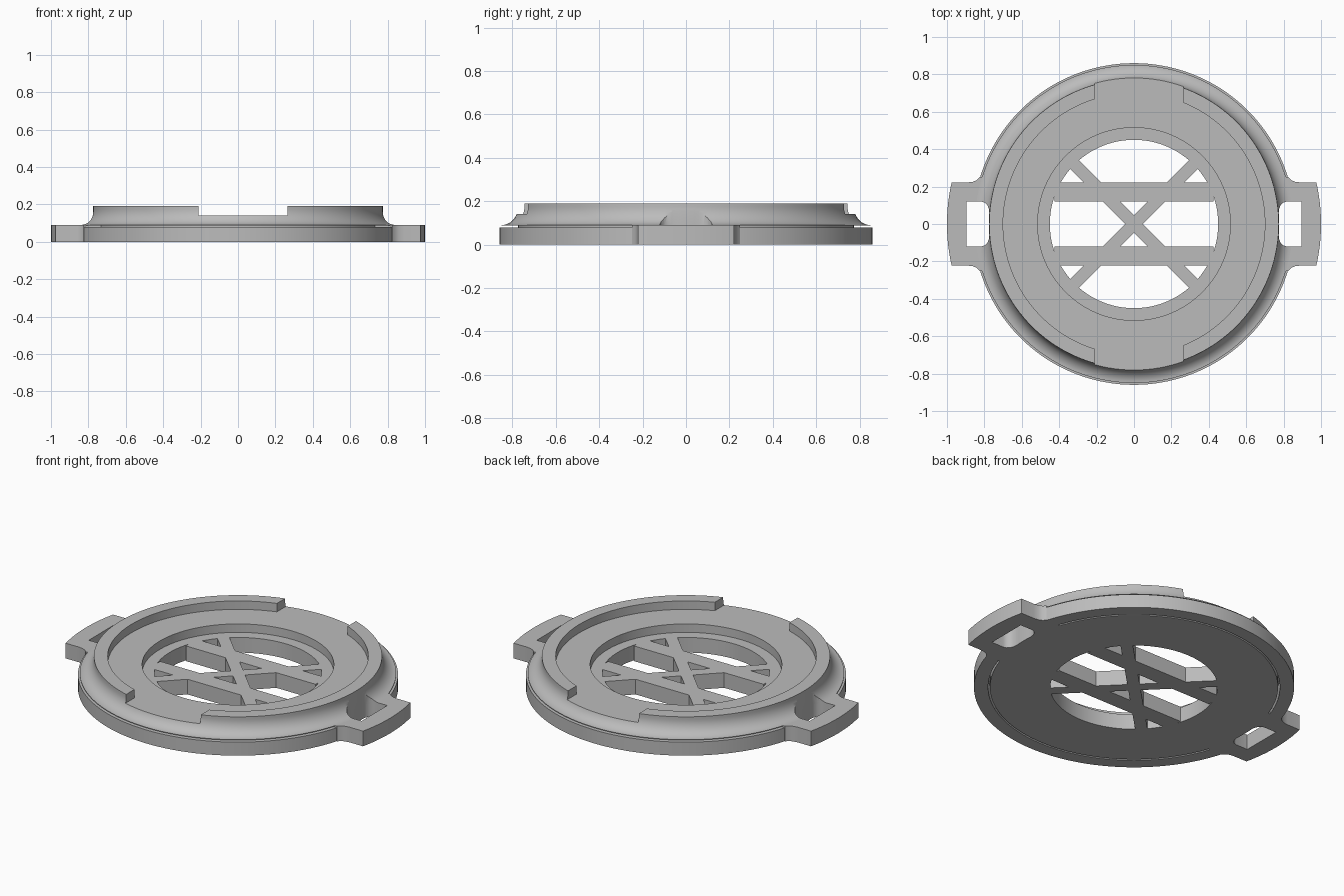
import bpy, bmesh
from math import sin, cos, pi, asin, sqrt, radians

cube = bpy.data.objects.get("Cube")
if cube:
    bpy.data.objects.remove(cube)

grey = bpy.data.materials.new("plain grey")
grey.use_nodes = True
grey.diffuse_color = (0.5, 0.5, 0.5, 1)
grey.node_tree.nodes["Principled BSDF"].inputs["Base Color"].default_value = (0.5, 0.5, 0.5, 1)


def make(name, bm):
    bmesh.ops.recalc_face_normals(bm, faces=bm.faces)
    mesh = bpy.data.meshes.new(name)
    bm.to_mesh(mesh)
    bm.free()
    mesh.materials.append(grey)
    ob = bpy.data.objects.new(name, mesh)
    bpy.context.scene.collection.objects.link(ob)
    return ob


def lathe(name, profile, steps=144):
    """Revolve a closed (radius, height) profile around z."""
    bm = bmesh.new()
    rings = []
    for i in range(steps):
        a = 2 * pi * i / steps
        rings.append([bm.verts.new((r * cos(a), r * sin(a), z)) for r, z in profile])
    n = len(profile)
    for i in range(steps):
        a, b = rings[i], rings[(i + 1) % steps]
        for j in range(n):
            k = (j + 1) % n
            bm.faces.new((a[j], b[j], b[k], a[k]))
    return make(name, bm)


def prism(name, outline, z0, z1):
    """Extrude a flat outline from z0 to z1."""
    bm = bmesh.new()
    low = [bm.verts.new((x, y, z0)) for x, y in outline]
    high = [bm.verts.new((x, y, z1)) for x, y in outline]
    bm.faces.new(low)
    bm.faces.new(high)
    n = len(outline)
    for i in range(n):
        j = (i + 1) % n
        bm.faces.new((low[i], low[j], high[j], high[i]))
    return make(name, bm)


def activate(ob):
    bpy.ops.object.select_all(action='DESELECT')
    ob.select_set(True)
    bpy.context.view_layer.objects.active = ob


def boolean(ob, other, operation='DIFFERENCE'):
    activate(ob)
    mod = ob.modifiers.new("cut", 'BOOLEAN')
    mod.operation = operation
    mod.solver = 'EXACT'
    mod.object = other
    bpy.ops.object.modifier_apply(modifier=mod.name)


def arc(radius, half_width, steps):
    """Points on a circle facing +x, from -half_width to +half_width in y."""
    a = asin(half_width / radius)
    return [(radius * cos(t), radius * sin(t))
            for t in (a * (2 * i / steps - 1) for i in range(steps + 1))]


def mirrored(half):
    """Complete an outline by mirroring its +y half."""
    return half + [(x, -y) for x, y in reversed(half)]


# Main dish: bottom, undercut flare, raised rim, floor and sunken ledge
WALL, FLOOR, LEDGE = 0.774, 0.14, 0.09
flare = [(0.85 - 0.076 * sin(t), 0.175 - 0.085 * cos(t))
         for t in (pi / 2 * i / 12 for i in range(13))]
body = lathe("dish_body", [(0.45, 0), (WALL, 0), (WALL, 0.087), (0.85, 0.087)] + flare
             + [(WALL, 0.19), (0.70, 0.19), (0.70, FLOOR),
                (0.515, FLOOR), (0.515, LEDGE), (0.45, LEDGE)])

# Outer ring, separated from the dish by a thin slit
ring = lathe("outer_ring", [(0.784, 0), (0.86, 0), (0.86, 0.08), (0.784, 0.08)])

# Rim notches at front and back
notch = prism("notch_cutter", [(-0.212, -1), (0.265, -1), (0.265, 1), (-0.212, 1)], FLOOR, 0.3)
boolean(body, notch)
bpy.data.objects.remove(notch)

# Side handles with finger slots
handle_side = [(0.89, 0.222), (0.86, 0.226), (0.84, 0.235), (0.825, 0.25), (0.72, 0.25)]
handle_outline = arc(1.0, 0.222, 12) + mirrored(handle_side)
slot_side = [(0.895, 0.12), (0.815, 0.12), (0.797, 0.114), (0.784, 0.1), (0.776, 0.082)]
slot_inner = [(x, -y) for x, y in arc(0.776, 0.06, 6)]
slot_outline = slot_side + slot_inner + [(x, -y) for x, y in reversed(slot_side)]
parts = [body, ring]
for name, s in (("left", 1), ("right", -1)):
    handle = prism(name + "_handle", [(s * x, y) for x, y in handle_outline], 0, 0.09)
    slot = prism(name + "_slot_cutter", [(s * x, y) for x, y in slot_outline], -0.1, 0.3)
    for ob in (body, ring, handle):
        boolean(ob, slot)
    bpy.data.objects.remove(slot)
    parts.append(handle)


# Grille bars across the central hole
def bar(name, offset, half_width, angle):
    reach = 0.48
    c, s = cos(angle), sin(angle)
    end = sqrt(reach ** 2 - (abs(offset) + half_width) ** 2)
    box = [(-end, offset - half_width), (end, offset - half_width),
           (end, offset + half_width), (-end, offset + half_width)]
    return prism(name, [(x * c - y * s, x * s + y * c) for x, y in box], 0, LEDGE)


parts += [bar("front_bar", -0.171, 0.051, 0), bar("back_bar", 0.171, 0.051, 0),
          bar("diagonal_bar_a", 0, 0.033, radians(45)),
          bar("diagonal_bar_b", 0, 0.033, radians(-45))]

for ob in parts:
    activate(ob)
    bpy.ops.object.shade_smooth_by_angle(angle=radians(30))
